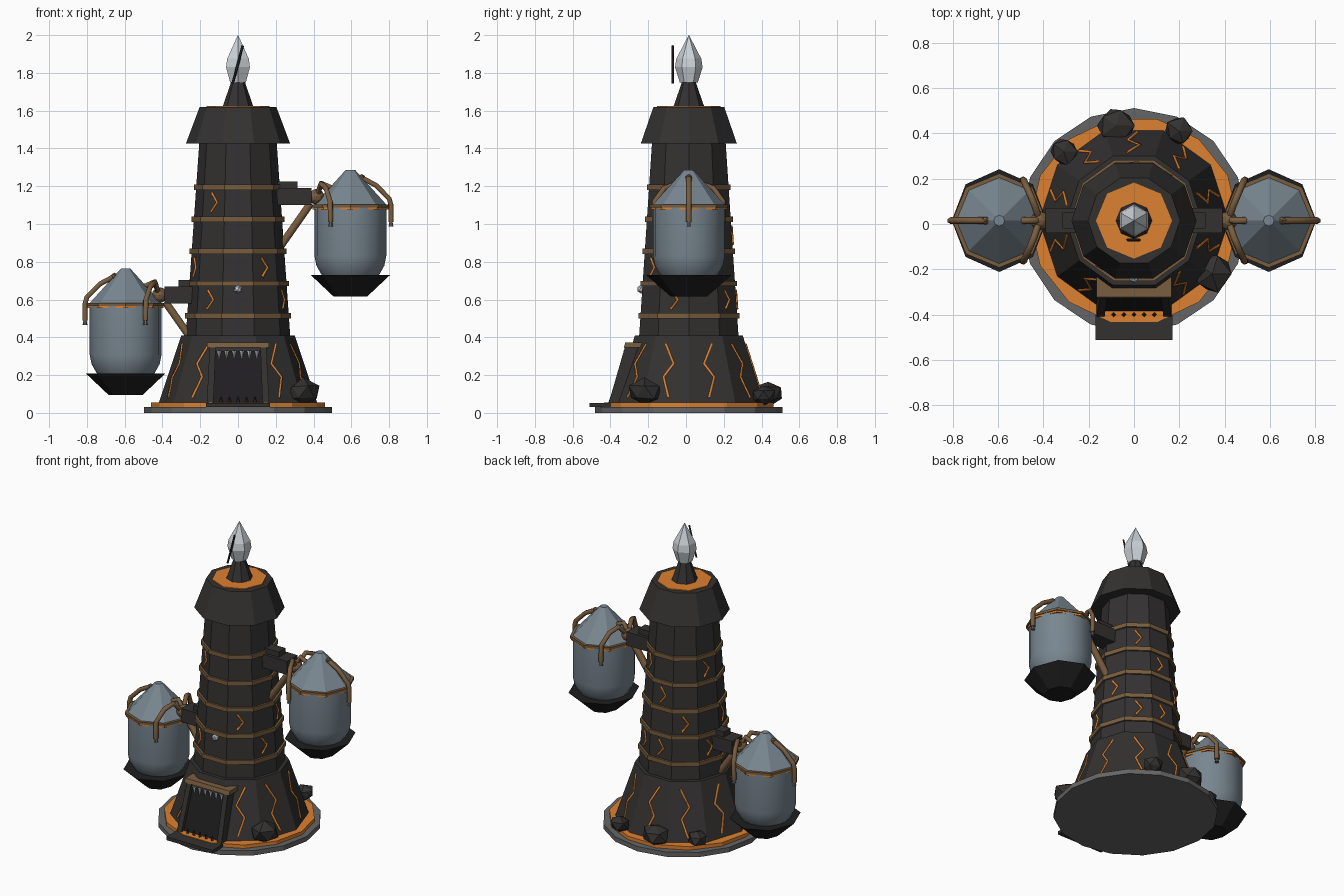
import bpy, bmesh, random
from math import sin, cos, pi, radians
from mathutils import Vector

if "Cube" in bpy.data.objects:
    bpy.data.objects.remove(bpy.data.objects["Cube"])

CY = 0.015                       # tower axis sits slightly behind y = 0
F = cos(pi / 10)                 # apothem factor of the ten-sided tower


def material(name, *rgb):
    m = bpy.data.materials.new(name)
    m.diffuse_color = (*rgb, 1)
    m.use_nodes = True
    m.node_tree.nodes["Principled BSDF"].inputs["Base Color"].default_value = m.diffuse_color
    return m


DARK = material("charcoal", 0.033, 0.031, 0.030)
BLACK = material("black", 0.014, 0.013, 0.014)
STONE = material("stone", 0.13, 0.13, 0.13)
ORANGE = material("orange", 0.72, 0.22, 0.03)
BROWN = material("brown", 0.19, 0.11, 0.05)
STEEL = material("blue_grey", 0.19, 0.24, 0.28)
PALE = material("pale", 0.60, 0.64, 0.68)


def finish(name, bm, mat, smooth=False):
    bmesh.ops.recalc_face_normals(bm, faces=bm.faces)
    me = bpy.data.meshes.new(name)
    bm.to_mesh(me)
    bm.free()
    me.materials.append(mat)
    for p in me.polygons:
        p.use_smooth = smooth and len(p.vertices) == 4
    ob = bpy.data.objects.new(name, me)
    bpy.context.collection.objects.link(ob)
    return ob


def lathe(name, profile, n, mat, x=0, y=CY, z=0, turn=0, smooth=False, sy=1):
    """Closed n-sided solid from (radius, height) pairs."""
    bm = bmesh.new()
    rings = []
    for r, h in profile:
        rings.append([bm.verts.new((x + r * cos(turn + 2 * pi * i / n),
                                    y + sy * r * sin(turn + 2 * pi * i / n), z + h))
                      for i in range(n)])
    for a, b in zip(rings, rings[1:]):
        for i in range(n):
            j = (i + 1) % n
            bm.faces.new((a[i], a[j], b[j], b[i]))
    bm.faces.new(rings[0])
    bm.faces.new(rings[-1])
    return finish(name, bm, mat, smooth)


def hull(name, pts, mat):
    bm = bmesh.new()
    for p in pts:
        bm.verts.new(p)
    bmesh.ops.convex_hull(bm, input=bm.verts)
    bmesh.ops.dissolve_limit(bm, angle_limit=0.01, verts=bm.verts, edges=bm.edges)
    return finish(name, bm, mat)


def box(name, x0, x1, y0, y1, z0, z1, mat):
    return hull(name, [(x, y, z) for x in (x0, x1) for y in (y0, y1) for z in (z0, z1)], mat)


def tube(name, pts, r, mat, res=1):
    cu = bpy.data.curves.new(name, 'CURVE')
    cu.dimensions = '3D'
    cu.bevel_depth, cu.bevel_resolution, cu.use_fill_caps = r, res, True
    sp = cu.splines.new('POLY')
    sp.points.add(len(pts) - 1)
    for p, q in zip(sp.points, pts):
        p.co = (*q, 1)
    cu.materials.append(mat)
    ob = bpy.data.objects.new(name, cu)
    bpy.context.collection.objects.link(ob)
    return ob


def ball(name, c, r, mat, sub=1, jitter=0, squash=1):
    bm = bmesh.new()
    bmesh.ops.create_icosphere(bm, subdivisions=sub, radius=r)
    for v in bm.verts:
        v.co *= 1 + random.uniform(-jitter, jitter)
        v.co.z *= squash
        v.co += Vector(c)
    return finish(name, bm, mat)


def base_r(z):
    return 0.42 - (z - 0.05) * 0.12 / 0.36


def tower_r(z):
    return 0.277 - (z - 0.41) * 0.072 / 1.01


def crack(name, deg, radius, pts):
    """Glowing zigzag on a tower face: pts are (sideways, height)."""
    a = radians(deg)
    tube(name, [(radius(z) * F * cos(a) - s * sin(a),
                 CY + radius(z) * F * sin(a) + s * cos(a), z) for s, z in pts],
         0.008, ORANGE, 0)


random.seed(4)

# ground disc, glowing ring, flared foot, shaft
lathe("ground_disc", [(0.497, 0), (0.497, 0.032)], 16, STONE)
lathe("glow_ring", [(0.46, 0.03), (0.46, 0.055)], 14, ORANGE)
lathe("tower_foot", [(0.42, 0.05), (0.30, 0.41)], 10, DARK)
lathe("tower_shaft", [(0.277, 0.40), (0.205, 1.43)], 10, DARK)
for z in (0.515, 0.685, 0.855, 1.025, 1.195):
    r = tower_r(z) + 0.012
    lathe("shaft_band", [(r, z - 0.014), (r, z + 0.014)], 10, BROWN)

# cap, spire and crystal
lathe("cap", [(0.276, 1.425), (0.203, 1.62)], 10, DARK, sy=0.97)
lathe("cap_glow", [(0.168, 1.61), (0.168, 1.626)], 8, ORANGE)
lathe("spire", [(0.082, 1.62), (0.035, 1.755)], 8, DARK)
lathe("crystal", [(0.048, 1.75), (0.073, 1.83), (0.066, 1.875), (0.001, 2.0)], 6, PALE, turn=pi / 2)
tube("crystal_sliver", [(-0.028, -0.07, 1.745), (-0.002, -0.07, 1.84), (0.025, -0.07, 1.945)],
     0.007, BLACK, 0)
ball("front_gem", (0, tower_r(0.655) * -F + CY - 0.005, 0.655), 0.024, PALE)

# cracks on the foot (all faces but the door) and on the shaft
for k in range(1, 10):
    m = 1 if k % 2 else -1
    crack("foot_crack", -90 + 36 * k, base_r,
          [(0.03 * m, 0.365), (-0.025 * m, 0.26), (0.025 * m, 0.19), (-0.015 * m, 0.08)])
for deg, z in ((-126, 1.115), (-54, 0.77), (-126, 0.60), (-162, 0.77), (-18, 0.60), (18, 0.77),
               (54, 1.11), (54, 0.60), (90, 0.94), (126, 0.77), (162, 1.11), (162, 0.60), (90, 0.60)):
    m = 1 if deg % 4 else -1
    crack("shaft_crack", deg, tower_r, [(-0.018 * m, z + 0.05), (0.02 * m, z), (-0.018 * m, z - 0.05)])


# door leaning with the wall
def slab(name, x0, x1, z0, z1, out, mat, taper=0.0):
    y = lambda z: -0.385 + (z - 0.05) * 0.29
    hull(name, [(x * (1 - taper * (z - 0.05)), y(z) - d, z)
                for x in (x0, x1) for z in (z0, z1) for d in (out, -0.06)], mat)


slab("door_recess", -0.15, 0.15, 0.05, 0.34, 0.0, BLACK, 0.3)
slab("door_jamb", -0.165, -0.13, 0.05, 0.35, 0.025, DARK, 0.3)
slab("door_jamb", 0.13, 0.165, 0.05, 0.35, 0.025, DARK, 0.3)
slab("door_lintel", -0.165, 0.165, 0.345, 0.372, 0.03, BROWN)
slab("door_header", -0.13, 0.13, 0.325, 0.346, 0.012, DARK)
box("door_sill", -0.17, 0.17, -0.512, -0.36, 0.03, 0.052, DARK)
for i in range(6):
    lathe("door_spike", [(0.001, 0.285), (0.013, 0.33)], 4, PALE, x=-0.1 + 0.04 * i, y=-0.318)
for i in range(5):
    lathe("door_stud", [(0.012, 0.05), (0.001, 0.085)], 4, DARK, x=-0.09 + 0.045 * i, y=-0.40)

# rocks around the foot
for x, y, r in ((0.345, -0.22, 0.09), (0.20, 0.41, 0.065), (-0.08, 0.435, 0.085), (-0.31, 0.32, 0.065)):
    ball("rock", (x, y, 0.055 + r * 0.6), r, DARK, 1, 0.15, 0.8)


# hanging pod with bracket, strut and three claws; s = side, dz = drop
def pod(s, dz):
    px = 0.595 * s
    P = lambda x, y, z: (x * s, CY + y, z + dz)
    lathe("pod_body", [(0.13, 0.70), (0.155, 0.735), (0.18, 0.78), (0.19, 0.83), (0.19, 1.09)],
          16, STEEL, px, z=dz, smooth=True)
    lathe("pod_roof", [(0.195, 1.098), (0.024, 1.287)], 8, STEEL, px, z=dz)
    lathe("pod_rim", [(0.208, 1.088), (0.208, 1.104)], 8, BROWN, px, z=dz)
    lathe("pod_rim_glow", [(0.201, 1.076), (0.201, 1.09)], 8, ORANGE, px, z=dz)
    lathe("pod_bowl", [(0.09, 0.617), (0.21, 0.73)], 8, BLACK, px, z=dz, sy=1.08)
    xs = sorted((0.19 * s, 0.39 * s))
    box("bracket", *xs, CY - 0.055, CY + 0.055, 1.10 + dz, 1.19 + dz, DARK)
    xs = sorted((0.19 * s, 0.315 * s))
    box("bracket_top", *xs, CY - 0.035, CY + 0.035, 1.185 + dz, 1.225 + dz, DARK)
    tube("strut", [P(0.22, 0, 0.875), P(0.385, 0, 1.11)], 0.023, BROWN)
    ball("hub", P(0.415, 0, 1.145), 0.042, BROWN, 2)
    paths = [[(0.655, 0, 1.245), (0.73, 0, 1.205), (0.80, 0, 1.135), (0.81, 0, 1.10), (0.81, 0, 1.01)]]
    for m in (-1, 1):
        paths.append([(0.42, 0.01 * m, 1.15), (0.44, 0.07 * m, 1.215), (0.465, 0.13 * m, 1.19),
                      (0.488, 0.18 * m, 1.12), (0.49, 0.18 * m, 1.01)])
    for path in paths:
        tube("claw", [P(*p) for p in path], 0.015, BROWN)
        x, y, z = P(*path[-1])
        lathe("claw_tip", [(0.013, z - 0.022), (0.006, z + 0.01)], 6, STONE, x, y)
        ball("claw_joint", P(*path[0]), 0.02, BROWN)
    tube("inner_arm", [P(0.415, 0, 1.15), P(0.45, 0, 1.215), P(0.50, 0, 1.19)], 0.015, BROWN)


pod(1, 0)
pod(-1, -0.522)
